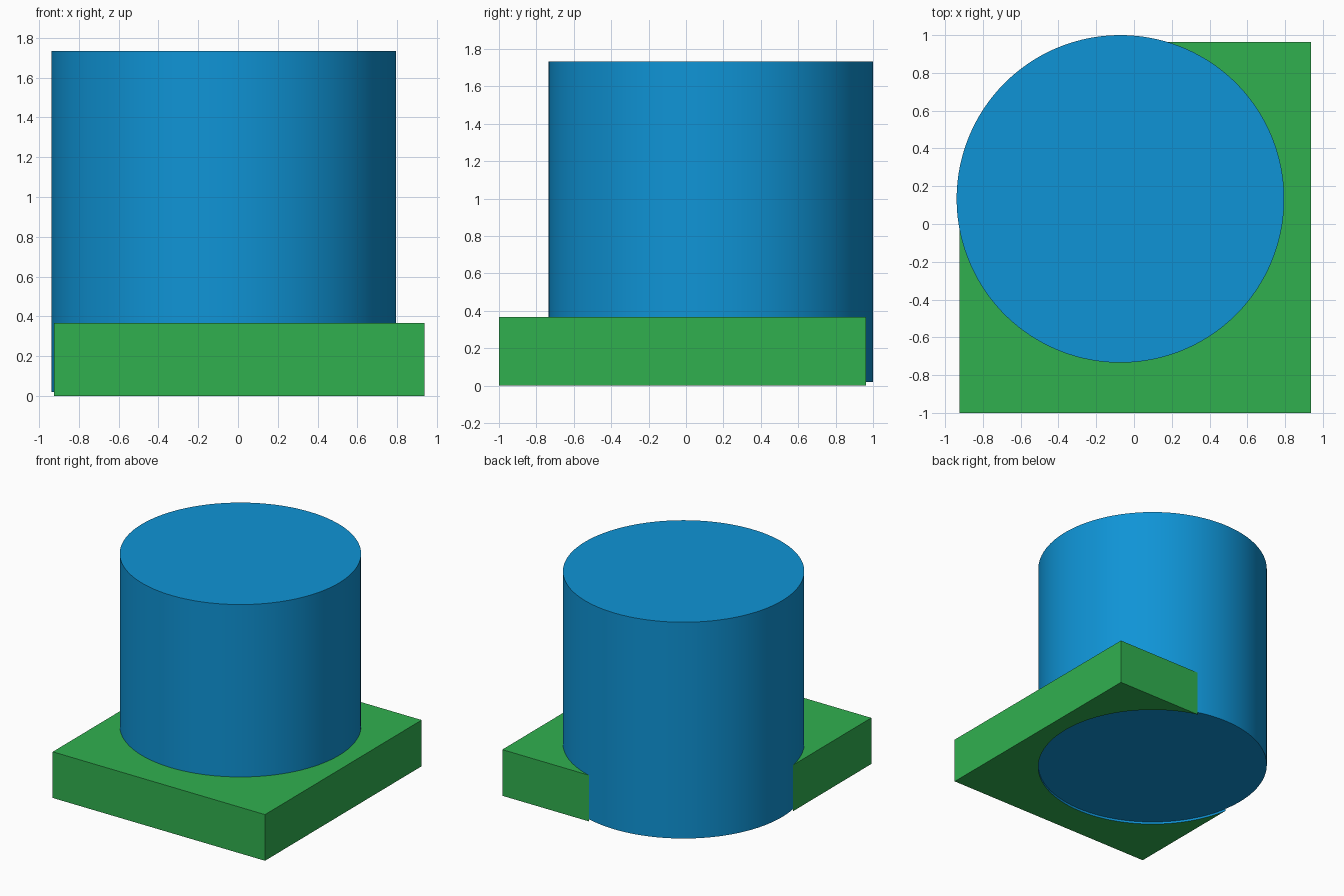
import bpy, bmesh, math

if "Cube" in bpy.data.objects:
    bpy.data.objects.remove(bpy.data.objects["Cube"])

CX, CY, R = -0.072, 0.133, 0.867        # cylinder axis and radius
Z_LOW, Z_TOP = 0.018, 1.733             # cylinder height range
X0, X1, Y0, Y1, H = -0.925, 0.937, -1.0, 0.963, 0.366   # base block
SEGS = 240


def material(name, srgb):
    m = bpy.data.materials.new(name)
    lin = [((c / 255 + 0.055) / 1.055) ** 2.4 if c > 10 else c / 255 / 12.92 for c in srgb]
    m.diffuse_color = (*lin, 1)
    m.use_nodes = True
    m.node_tree.nodes["Principled BSDF"].inputs["Base Color"].default_value = m.diffuse_color
    return m


blue = material("blue", (15, 148, 214))
green = material("green", (48, 176, 79))


def prism(name, outline, z0, z1, mats):
    """Extrude a counter-clockwise outline from z0 to z1."""
    bm = bmesh.new()
    low = [bm.verts.new((x, y, z0)) for x, y in outline]
    high = [bm.verts.new((x, y, z1)) for x, y in outline]
    bm.faces.new(low[::-1])
    bm.faces.new(high)
    for i in range(len(outline)):
        j = (i + 1) % len(outline)
        bm.faces.new((low[i], low[j], high[j], high[i]))
    bm.normal_update()
    mesh = bpy.data.meshes.new(name)
    bm.to_mesh(mesh)
    bm.free()
    for m in mats:
        mesh.materials.append(m)
    obj = bpy.data.objects.new(name, mesh)
    bpy.context.collection.objects.link(obj)
    bpy.context.view_layer.objects.active = obj
    obj.select_set(True)
    bpy.ops.object.shade_smooth_by_angle(angle=math.radians(20))
    obj.select_set(False)
    return obj


def on_circle(a):
    return (CX + R * math.cos(a), CY + R * math.sin(a))


# Upright cylinder
step = 2 * math.pi / SEGS
prism("cylinder", [on_circle(i * step) for i in range(SEGS)], Z_LOW, Z_TOP, [blue])

# Base block, its back left corner hollowed out to seat the cylinder
start = math.asin((Y1 - CY) / R)                          # meets the back face
end = -math.pi + math.acos((CX - X0) / R) * -1 + 0        # meets the left face
end = -math.pi + math.acos((CX - X0) / R)
arc = [on_circle(start)]
arc += [on_circle(i * step) for i in range(SEGS, -SEGS, -1) if end + 0.004 < i * step < start - 0.004]
arc.append(on_circle(end))
base = prism("base_block", [(X0, Y0), (X1, Y0), (X1, Y1)] + arc, 0, H, [green, blue])

# Curved seat wall is blue
for p in base.data.polygons:
    rx, ry = p.center.x - CX, p.center.y - CY
    if abs(p.normal.z) < 0.5 and math.hypot(rx, ry) < R + 1e-4 and len(p.vertices) == 4:
        ends = [base.data.vertices[v].co for v in p.vertices]
        if all(abs(math.hypot(v.x - CX, v.y - CY) - R) < 1e-3 for v in ends):
            p.material_index = 1
